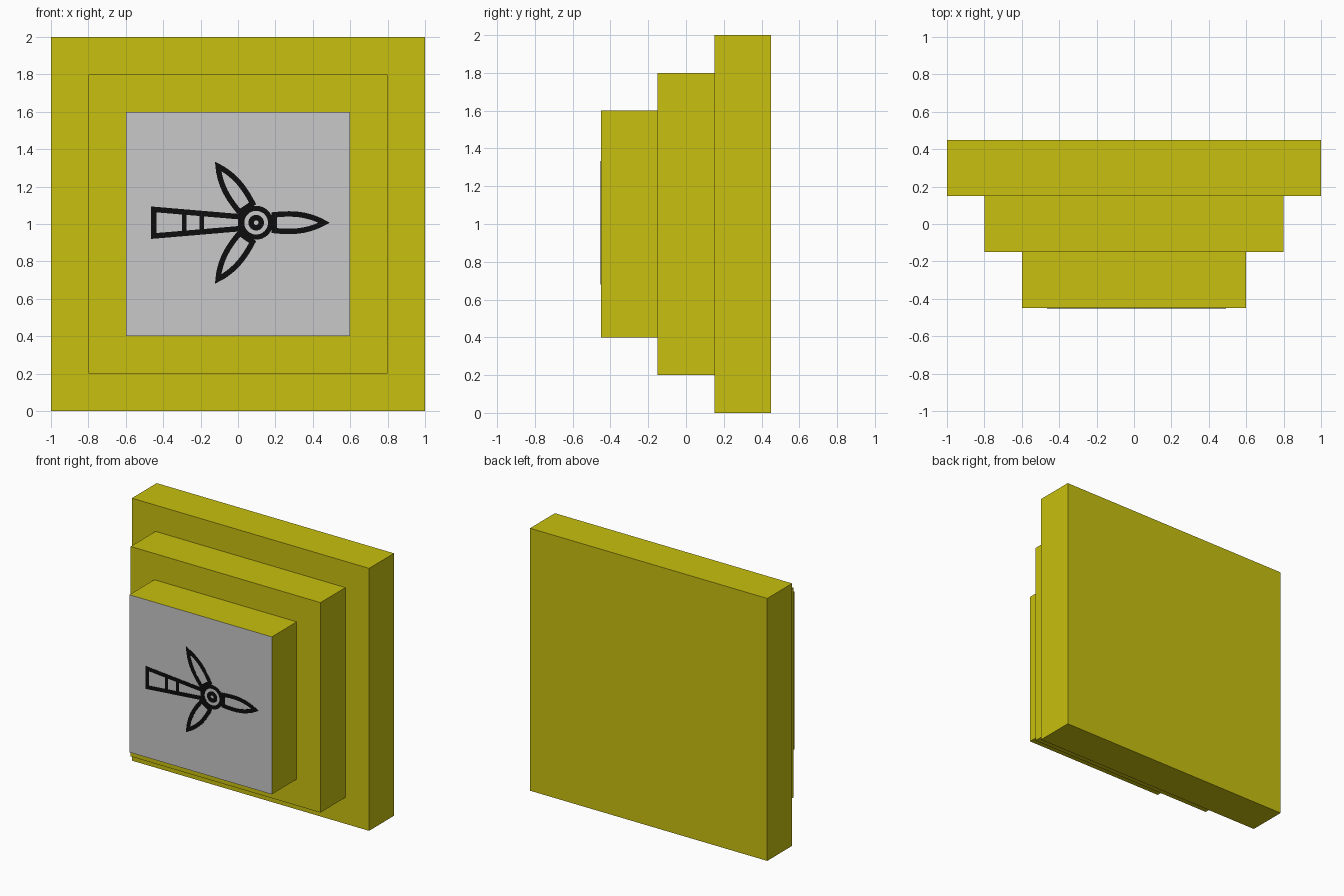
import bpy, bmesh, math
from mathutils import Vector, Matrix

if "Cube" in bpy.data.objects:
    bpy.data.objects.remove(bpy.data.objects["Cube"])


def material(name, rgb):
    m = bpy.data.materials.new(name)
    m.diffuse_color = (*rgb, 1)
    m.use_nodes = True
    m.node_tree.nodes["Principled BSDF"].inputs["Base Color"].default_value = m.diffuse_color
    return m


YELLOW = material("mustard_yellow", (0.578, 0.527, 0.0048))
GREY = material("light_grey", (0.578, 0.578, 0.578))
BLACK = material("ink_black", (0.004, 0.004, 0.004))


def finish(name, bm, *mats):
    bmesh.ops.recalc_face_normals(bm, faces=bm.faces)
    me = bpy.data.meshes.new(name)
    for m in mats:
        me.materials.append(m)
    bm.to_mesh(me)
    bm.free()
    ob = bpy.data.objects.new(name, me)
    bpy.context.collection.objects.link(ob)
    return ob


def slab(name, size, y, front=None):
    """Square slab 0.3 deep, centred at height 1; optional front colour."""
    bm = bmesh.new()
    bmesh.ops.create_cube(bm, size=1, matrix=Matrix.Translation((0, y, 1))
                          @ Matrix.Diagonal((size, 0.3, size, 1)))
    bm.normal_update()
    if front:
        for f in bm.faces:
            f.material_index = int(f.normal.y < -0.9)
    finish(name, bm, YELLOW, *([front] if front else []))


def stroke(name, pts, width, closed=True):
    """Thin mitred ribbon along a path of (x, z) points on the front panel."""
    pts = [Vector(p) for p in pts]
    n = len(pts)
    bm = bmesh.new()
    rings = []
    for i, p in enumerate(pts):
        a = pts[i - 1] if closed or i else None
        b = pts[(i + 1) % n] if closed or i < n - 1 else None
        d0 = (p - a).normalized() if a else (b - p).normalized()
        d1 = (b - p).normalized() if b else d0
        n0, n1 = Vector((-d0.y, d0.x)), Vector((-d1.y, d1.x))
        m = (n0 + n1).normalized()
        m *= width / 2 / max(m.dot(n1), 0.5)
        rings.append([bm.verts.new((q.x, y, q.y)) for q, y in
                      ((p + m, -0.452), (p - m, -0.452),
                       (p - m, -0.449), (p + m, -0.449))])
    for i in range(n if closed else n - 1):
        r, s = rings[i], rings[(i + 1) % n]
        for k in range(4):
            bm.faces.new((r[k], r[(k + 1) % 4], s[(k + 1) % 4], s[k]))
    if not closed:
        bm.faces.new(rings[0])
        bm.faces.new(rings[-1])
    finish(name, bm, BLACK)


def circle(r, n=32):
    return [(HUB.x + r * math.cos(math.tau * i / n),
             HUB.y + r * math.sin(math.tau * i / n)) for i in range(n)]


# Three stepped slabs, the front one with a grey panel
slab("back_slab", 2.0, 0.3)
slab("middle_slab", 1.6, 0.0)
slab("front_slab", 1.2, -0.3, GREY)

# Windmill drawing: hub
HUB = Vector((0.097, 1.007))
stroke("hub_ring", circle(0.077), 0.027)
stroke("hub_centre", circle(0.027), 0.029)

# Three leaf-shaped blades
edge = []
for i in range(11):
    t = i / 10
    edge.append((1 - t) ** 3 * Vector((0.096, 0.042))
                + 3 * t * (1 - t) ** 2 * Vector((0.19, 0.052))
                + 3 * t * t * (1 - t) * Vector((0.27, 0.05))
                + t ** 3 * Vector((0.365, 0)))
leaf = edge + [Vector((p.x, -p.y)) for p in edge[-2::-1]]
for name, deg in (("blade_right", 0), ("blade_upper", 124), ("blade_lower", -124)):
    rot = Matrix.Rotation(math.radians(deg), 2)
    stroke(name, [HUB + rot @ p for p in leaf], 0.029)


# Tapered tower with two crossbars
def half(x):
    return 0.071 - 0.085 * (x + 0.45)


L, R, Z = -0.45, 0.015, HUB.y
stroke("tower", [(L, Z + half(L)), (R, Z + half(R)),
                 (R, Z - half(R)), (L, Z - half(L))], 0.029)
for i, x in enumerate((-0.287, -0.195)):
    stroke(f"tower_bar_{i + 1}", [(x, Z - half(x)), (x, Z + half(x))], 0.024, False)
